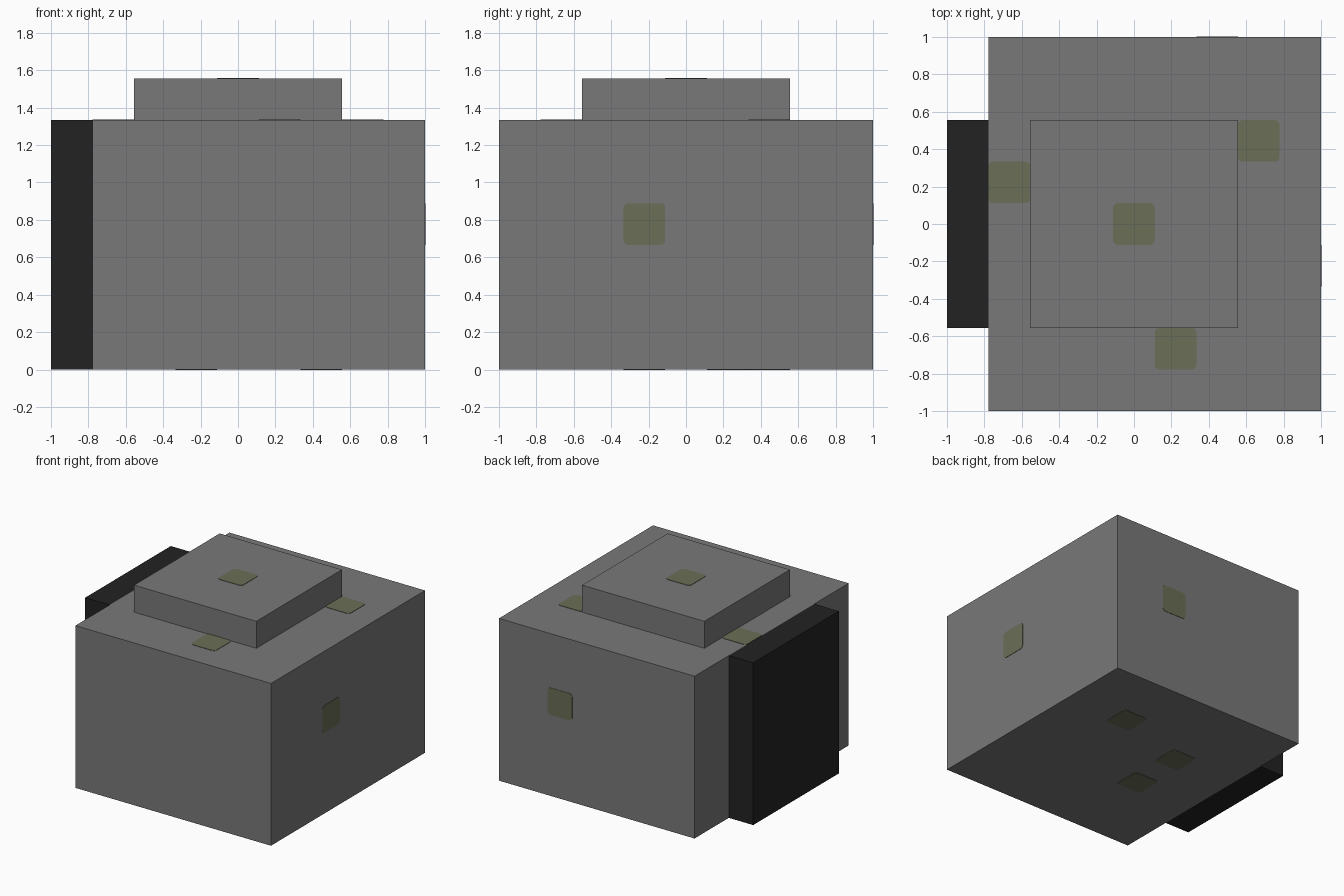
import bpy
import bmesh
from mathutils import Vector

cube = bpy.data.objects.get("Cube")
if cube:
    bpy.data.objects.remove(cube, do_unlink=True)

U = 2 / 9          # grid module shared by every part
THICK = 0.003      # thickness of the painted patches


def make_material(name, rgb):
    mat = bpy.data.materials.new(name)
    mat.use_nodes = True
    mat.diffuse_color = (*rgb, 1)
    mat.node_tree.nodes["Principled BSDF"].inputs["Base Color"].default_value = (*rgb, 1)
    return mat


grey = make_material("mid grey", (0.19, 0.19, 0.19))
black = make_material("soft black", (0.016, 0.016, 0.016))
olive = make_material("dull olive", (0.144, 0.156, 0.092))


def finish(name, bm, mat):
    mesh = bpy.data.meshes.new(name)
    bm.to_mesh(mesh)
    bm.free()
    mesh.materials.append(mat)
    obj = bpy.data.objects.new(name, mesh)
    bpy.context.collection.objects.link(obj)
    return obj


def box(name, low, high, mat):
    """Box between two corners given in modules."""
    low, high = Vector(low) * U, Vector(high) * U
    bm = bmesh.new()
    bmesh.ops.create_cube(bm, size=1)
    bmesh.ops.scale(bm, vec=high - low, verts=bm.verts)
    bmesh.ops.translate(bm, vec=(low + high) / 2, verts=bm.verts)
    return finish(name, bm, mat)


def patch(name, centre, normal):
    """Thin square with rounded corners lying on a face."""
    bm = bmesh.new()
    bmesh.ops.create_cube(bm, size=1)
    bmesh.ops.scale(bm, vec=(U, U, 2 * THICK), verts=bm.verts)
    corners = [e for e in bm.edges if abs(e.verts[0].co.z - e.verts[1].co.z) > THICK]
    bmesh.ops.bevel(bm, geom=corners, offset=0.025, segments=4, profile=0.5,
                    affect='EDGES')
    turn = Vector((0, 0, 1)).rotation_difference(Vector(normal)).to_matrix()
    bmesh.ops.rotate(bm, cent=(0, 0, 0), matrix=turn, verts=bm.verts)
    bmesh.ops.translate(bm, vec=Vector(centre) * U, verts=bm.verts)
    return finish(name, bm, olive)


# Main block, raised lid and dark side panel
box("body", (-3.5, -4.5, 0), (4.5, 4.5, 6), grey)
box("lid", (-2.5, -2.5, 6), (2.5, 2.5, 7), grey)
box("side_panel", (-4.5, -2.5, 0), (-3.5, 2.5, 6), black)

# Patches on the lid and the top of the body
UP, DOWN = (0, 0, 1), (0, 0, -1)
patch("lid_patch", (0, 0, 7), UP)
for i, (x, y) in enumerate([(3, 2), (-3, 1), (1, -3)]):
    patch(f"top_patch_{i + 1}", (x, y, 6), UP)

# Patches on the side and back walls
patch("side_patch", (4.5, -1, 3.5), (1, 0, 0))
patch("back_patch", (2, 4.5, 3.5), (0, 1, 0))

# Patches underneath
for i, (x, y) in enumerate([(2, 2), (-1, 1), (-1, -1)]):
    patch(f"bottom_patch_{i + 1}", (x, y, 0), DOWN)
